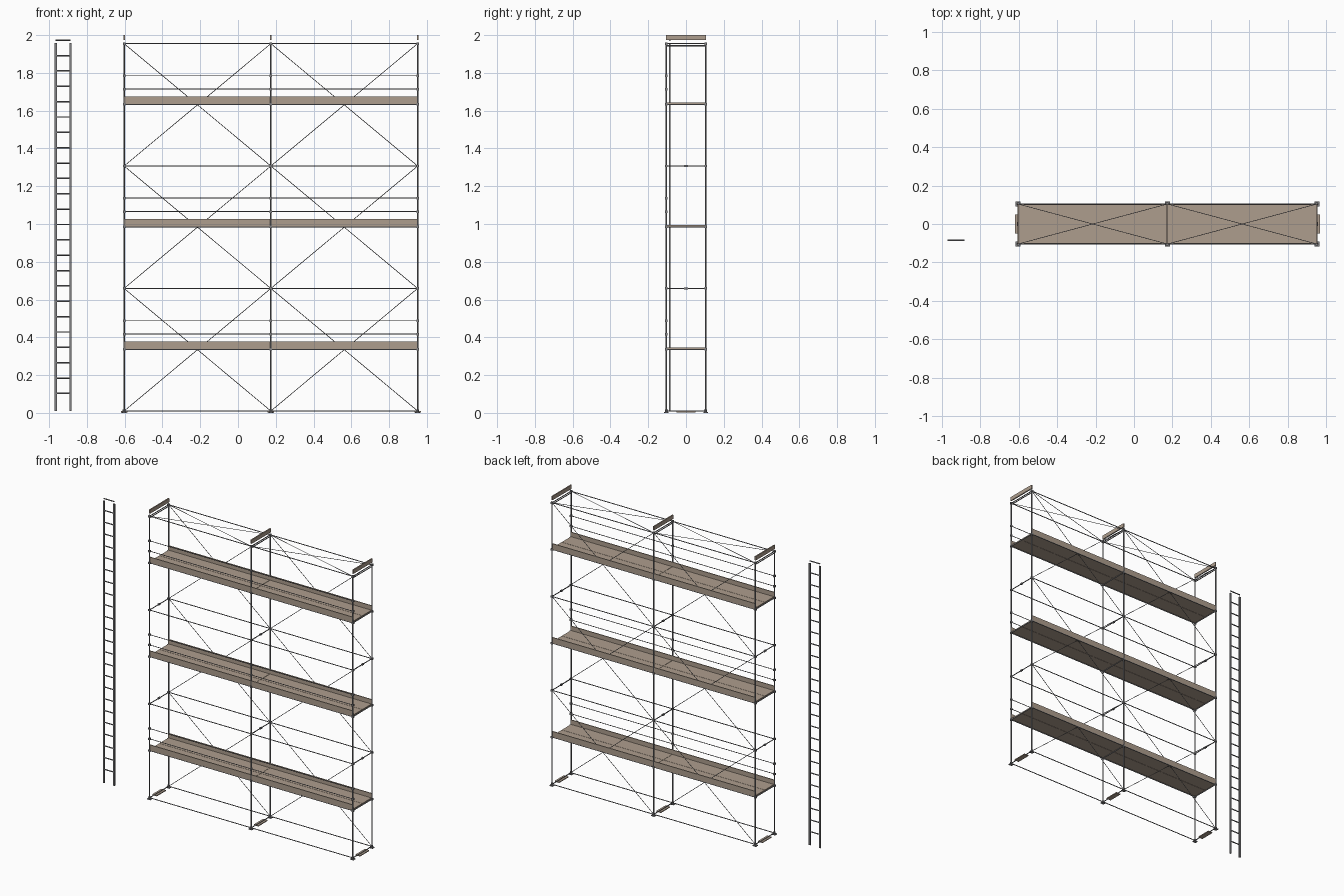
import bpy, bmesh
from mathutils import Vector, Matrix

if "Cube" in bpy.data.objects:
    bpy.data.objects.remove(bpy.data.objects["Cube"])


def material(name, rgb):
    m = bpy.data.materials.new(name)
    m.diffuse_color = (*rgb, 1)
    m.use_nodes = True
    m.node_tree.nodes["Principled BSDF"].inputs["Base Color"].default_value = m.diffuse_color
    return m


STEEL = material("dark_steel", (0.22, 0.22, 0.23))
WOOD = material("deck_brown", (0.42, 0.34, 0.27))


def tube(bm, a, b, r, sides=8):
    a, b = Vector(a), Vector(b)
    d = b - a
    rot = d.to_track_quat('Z', 'Y').to_matrix().to_4x4()
    bmesh.ops.create_cone(bm, cap_ends=True, segments=sides, radius1=r, radius2=r,
                          depth=d.length, matrix=Matrix.Translation((a + b) / 2) @ rot)


def box(bm, lo, hi):
    lo, hi = Vector(lo), Vector(hi)
    bmesh.ops.create_cube(bm, size=1, matrix=Matrix.Translation((lo + hi) / 2)
                          @ Matrix.Diagonal((*(hi - lo), 1)))


def finish(bm, name, mat):
    me = bpy.data.meshes.new(name)
    bm.to_mesh(me)
    bm.free()
    me.materials.append(mat)
    ob = bpy.data.objects.new(name, me)
    bpy.context.collection.objects.link(ob)


def tubes(name, pairs, r, sides=8):
    bm = bmesh.new()
    for a, b in pairs:
        tube(bm, a, b, r, sides)
    finish(bm, name, STEEL)


def boxes(name, pairs, mat):
    bm = bmesh.new()
    for lo, hi in pairs:
        box(bm, lo, hi)
    finish(bm, name, mat)


XS = [-0.603, 0.174, 0.951]           # frame positions
BAYS = list(zip(XS, XS[1:]))
Y = 0.104                             # half depth
LIFTS = [0.01, 0.659, 1.307, 1.955]   # ledger levels
DECKS = [0.336, 0.985, 1.633]         # deck levels
SIDES = (-Y, Y)

# frames: posts and cross tubes
tubes("posts", [((x, y, 0.0), (x, y, 1.96)) for x in XS for y in SIDES], 0.0042)
tubes("transoms", [((x, -Y, z), (x, Y, z)) for x in XS
                   for z in LIFTS[:3] + DECKS + [1.944, 1.955]], 0.003)

# long horizontal tubes on both faces
tubes("ledgers", [((XS[0], y, z), (XS[2], y, z)) for y in SIDES for z in LIFTS], 0.0028)
tubes("deck_bearers", [((XS[0], y, z), (XS[2], y, z)) for y in SIDES for z in DECKS], 0.003)

# two guard rails above each deck on the front
tubes("guard_rails", [((XS[0], -Y, z + h), (XS[2], -Y, z + h))
                      for z in DECKS for h in (0.081, 0.152)], 0.0022)

# crossed braces on the back face, and flat crosses at the top
tubes("back_braces", [((a, Y, z0), (b, Y, z1)) for p, q in BAYS for a, b in ((p, q), (q, p))
                      for z0, z1 in zip(LIFTS, LIFTS[1:])], 0.0018, 6)
tubes("top_braces", [((a, -Y, 1.955), (b, Y, 1.955)) for p, q in BAYS
                     for a, b in ((p, q), (q, p))], 0.0018, 6)

# couplers at every joint and in the middle of the open transoms
c = 0.0065
joints = [(x, y, z) for x in XS for y in SIDES for z in LIFTS[1:] + DECKS]
joints += [(x, -Y, z + h) for x in XS for z in DECKS for h in (0.081, 0.152)]
boxes("couplers", [((x - c, y - c, z - c), (x + c, y + c, z + c)) for x, y, z in joints], STEEL)
boxes("middle_couplers", [((x - 0.005, -0.01, z - 0.005), (x + 0.005, 0.01, z + 0.005))
                          for x in XS for z in LIFTS[1:3]], STEEL)

# base plates and jack collars
boxes("base_plates", [((x - 0.013, y - 0.012, 0), (x + 0.013, y + 0.012, 0.005))
                      for x in XS for y in SIDES], STEEL)
tubes("jack_collars", [((x, y, 0.004), (x, y, 0.018)) for x in XS for y in SIDES], 0.008)

# decks: two planks per bay, toe boards along both edges
gap = 0.001
boxes("deck_planks", [((a + gap, y0 + gap, z + 0.002), (b - gap, y1 - gap, z + 0.010))
                      for a, b in BAYS for y0, y1 in ((-Y, 0), (0, Y)) for z in DECKS], WOOD)
boxes("toe_boards", [((a, y - 0.003, z + 0.002), (b, y + 0.003, z + 0.041))
                     for a, b in BAYS for y in (-Y + 0.001, Y - 0.001) for z in DECKS], WOOD)

# boards over each frame and ground tiles between the feet
boxes("top_boards", [((x - 0.004, -0.105, 1.973), (x + 0.004, 0.105, 2.0)) for x in XS], WOOD)
boxes("ground_tiles", [((x - 0.017, -0.05, 0.003), (x + 0.017, 0.05, 0.009)) for x in XS], WOOD)

# separate ladder
LX, LY = (-0.965, -0.887), -0.085
boxes("ladder_rails", [((x - 0.006, LY - 0.004, 0.01), (x + 0.006, LY + 0.004, 1.957))
                       for x in LX], STEEL)
tubes("ladder_rungs", [((LX[0], LY, 0.103 + i * 0.0813), (LX[1], LY, 0.103 + i * 0.0813))
                       for i in range(24)], 0.0038)
